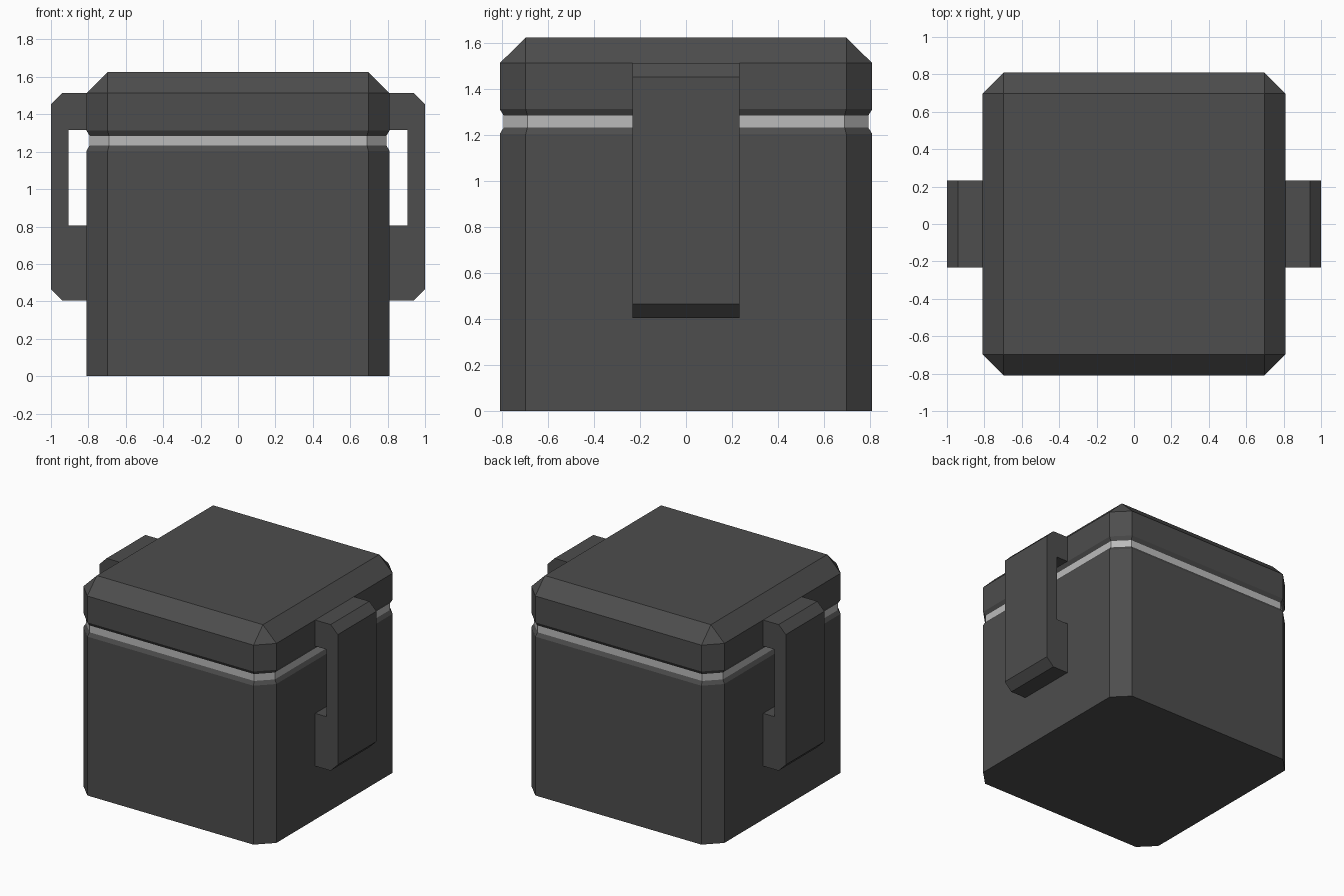
import bpy, bmesh

if "Cube" in bpy.data.objects:
    bpy.data.objects.remove(bpy.data.objects["Cube"])


def material(name, value):
    mat = bpy.data.materials.new(name)
    mat.diffuse_color = (value, value, value, 1)
    mat.use_nodes = True
    mat.node_tree.nodes["Principled BSDF"].inputs["Base Color"].default_value = mat.diffuse_color
    return mat


DARK = material("dark_grey", 0.075)
LIGHT = material("light_grey", 0.5)


def make_object(name, bm, *mats):
    bmesh.ops.recalc_face_normals(bm, faces=bm.faces)
    mesh = bpy.data.meshes.new(name)
    bm.to_mesh(mesh)
    bm.free()
    for mat in mats:
        mesh.materials.append(mat)
    obj = bpy.data.objects.new(name, mesh)
    bpy.context.collection.objects.link(obj)
    return obj


def octagon(half, flat, z):
    """Square ring with cut corners; flat is half the straight edge."""
    pts = [(half, -flat), (half, flat), (flat, half), (-flat, half),
           (-half, flat), (-half, -flat), (-flat, -half), (flat, -half)]
    return [(x, y, z) for x, y in pts]


# Crate: stacked rings with a shallow light groove under a bevelled lid
rings = [(0.81, 0.697, 0), (0.81, 0.697, 1.205), (0.793, 0.69, 1.233),
         (0.793, 0.69, 1.285), (0.81, 0.697, 1.313), (0.81, 0.697, 1.513),
         (0.697, 0.697, 1.625)]
BAND = 2
bm = bmesh.new()
loops = [[bm.verts.new(p) for p in octagon(*r)] for r in rings]
for level, (low, high) in enumerate(zip(loops, loops[1:])):
    for i in range(8):
        j = (i + 1) % 8
        face = bm.faces.new((low[i], low[j], high[j], high[i]))
        face.material_index = 1 if level == BAND else 0
bm.faces.new(loops[0][::-1])
bm.faces.new(loops[-1])
# The top ring closes to a plain square, leaving triangular corner facets
bmesh.ops.remove_doubles(bm, verts=bm.verts, dist=0.001)
make_object("crate_body", bm, DARK, LIGHT)

# Side handles: C-shaped profile extruded in y and mirrored
profile = [(0.81, 0.405), (0.94, 0.405), (1.0, 0.465), (1.0, 1.453),
           (0.94, 1.513), (0.81, 1.513), (0.81, 1.315), (0.906, 1.315),
           (0.906, 0.805), (0.81, 0.805)]
bm = bmesh.new()
face = bm.faces.new([bm.verts.new((x, -0.232, z)) for x, z in profile])
side = bmesh.ops.extrude_face_region(bm, geom=[face])["geom"]
bmesh.ops.translate(bm, vec=(0, 0.464, 0),
                    verts=[v for v in side if isinstance(v, bmesh.types.BMVert)])
handles = make_object("side_handles", bm, DARK)
handles.modifiers.new("mirror", "MIRROR").use_axis[0] = True
